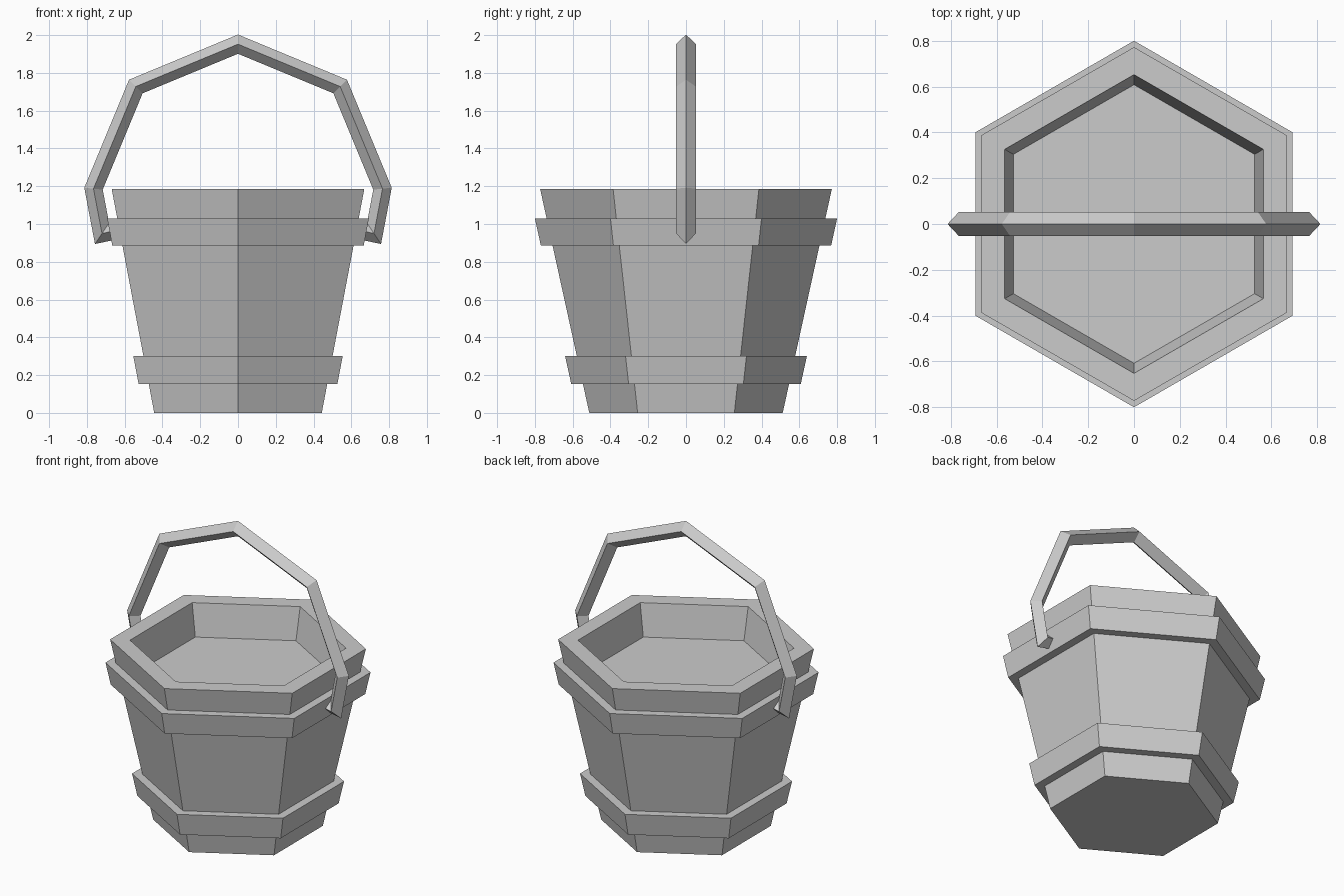
import bpy
import math
from mathutils import Vector

if "Cube" in bpy.data.objects:
    bpy.data.objects.remove(bpy.data.objects["Cube"])


def make_object(name, verts, faces):
    mesh = bpy.data.meshes.new(name)
    mesh.from_pydata(verts, [], faces)
    mesh.update()
    obj = bpy.data.objects.new(name, mesh)
    bpy.context.collection.objects.link(obj)
    return obj


def hex_lathe(name, profile, closed=False):
    """Six-sided lathe of (radius, z) points, listed from bottom outside upward."""
    n = 6
    verts = [(r * math.sin(i * math.tau / n), -r * math.cos(i * math.tau / n), z)
             for r, z in profile for i in range(n)]
    count = len(profile)
    faces = []
    for a in range(count if closed else count - 1):
        b = (a + 1) % count
        for i in range(n):
            j = (i + 1) % n
            faces.append((a * n + i, a * n + j, b * n + j, b * n + i))
    if not closed:
        faces.append(tuple(reversed(range(n))))
        faces.append(tuple(range((count - 1) * n, count * n)))
    return make_object(name, verts, faces)


def wall(z):
    return 0.512 + 0.26 * z / 1.185


# Tapered bucket body with a thick rim and a shallow recess
hex_lathe("bucket_body", [(wall(0), 0), (wall(1.185), 1.185), (0.652, 1.185), (0.608, 0.975)])

# Two hoops around the body
for name, z0, z1 in (("lower_hoop", 0.153, 0.30), ("upper_hoop", 0.885, 1.03)):
    hex_lathe(name, [(wall(z0) + 0.062, z0), (wall(z1) + 0.062, z1),
                     (wall(z1) - 0.02, z1), (wall(z0) - 0.02, z0)], closed=True)

# Handle: diamond section swept along a half-octagon with hooked ends
arc = [Vector((0.765 * math.cos(math.radians(a)), 1.187 + 0.765 * math.sin(math.radians(a))))
       for a in range(0, 181, 45)]
path = ([Vector((0.60, 0.975)), Vector((0.72, 0.95))] + arc
        + [Vector((-0.72, 0.95)), Vector((-0.60, 0.975))])
verts, faces = [], []
for i, p in enumerate(path):
    d0 = (p - path[i - 1]).normalized() if i > 0 else None
    d1 = (path[i + 1] - p).normalized() if i < len(path) - 1 else None
    d0, d1 = d0 or d1, d1 or d0
    tangent = (d0 + d1).normalized()
    out = Vector((tangent.y, -tangent.x)) * 0.047 / tangent.dot(d0)
    verts += [(p.x + out.x, 0, p.y + out.y), (p.x, 0.052, p.y),
              (p.x - out.x, 0, p.y - out.y), (p.x, -0.052, p.y)]
for s in range(len(path) - 1):
    for k in range(4):
        m = (k + 1) % 4
        faces.append((s * 4 + k, s * 4 + m, s * 4 + 4 + m, s * 4 + 4 + k))
last = 4 * (len(path) - 1)
faces += [(3, 2, 1, 0), (last, last + 1, last + 2, last + 3)]
handle = make_object("handle", verts, faces)
